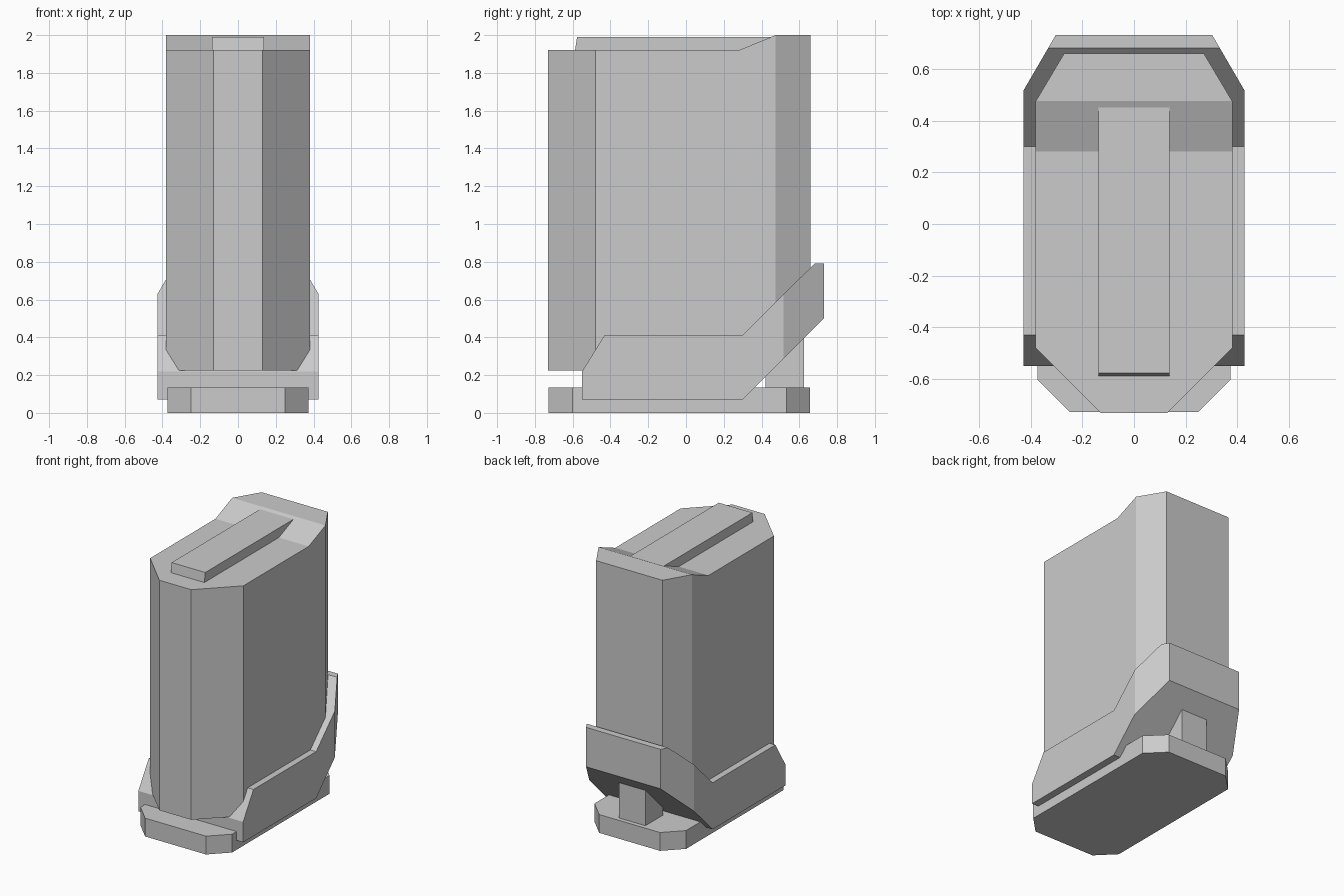
import bpy, bmesh
from mathutils import Vector

if "Cube" in bpy.data.objects:
    bpy.data.objects.remove(bpy.data.objects["Cube"])


def chamfered_prism(name, profile, half_width, chamfers=()):
    """Extrude a (y, z) side profile across x, then slice off the vertical corners.
    Each chamfer is a pair of (x, y) plan points, mirrored to both sides."""
    bm = bmesh.new()
    face = bm.faces.new([bm.verts.new((-half_width, y, z)) for y, z in profile])
    out = bmesh.ops.extrude_face_region(bm, geom=[face])
    moved = [v for v in out["geom"] if isinstance(v, bmesh.types.BMVert)]
    bmesh.ops.translate(bm, verts=moved, vec=(2 * half_width, 0, 0))
    bmesh.ops.recalc_face_normals(bm, faces=bm.faces)
    for (x0, y0), (x1, y1) in chamfers:
        for side in (-1, 1):
            a, b = Vector((side * x0, y0, 0)), Vector((side * x1, y1, 0))
            normal = (b - a).cross(Vector((0, 0, 1)))
            if normal.dot(a) < 0:
                normal.negate()
            cut = bmesh.ops.bisect_plane(
                bm, geom=bm.verts[:] + bm.edges[:] + bm.faces[:], dist=1e-5,
                plane_co=a, plane_no=normal, clear_outer=True)
            rim = [e for e in bm.edges if e.is_boundary]
            bmesh.ops.edgeloop_fill(bm, edges=rim)
    bmesh.ops.recalc_face_normals(bm, faces=bm.faces)
    mesh = bpy.data.meshes.new(name)
    bm.to_mesh(mesh)
    bm.free()
    obj = bpy.data.objects.new(name, mesh)
    bpy.context.collection.objects.link(obj)
    return obj


# Tall tank body with raised rear lip
chamfered_prism(
    "tank_body",
    [(-0.73, 0.225), (0.35, 0.225), (0.66, 0.56), (0.66, 2.0),
     (0.475, 2.0), (0.28, 1.92), (-0.73, 1.92)],
    0.38,
    [((0.38, -0.48), (0.13, -0.73)), ((0.38, 0.475), (0.27, 0.66))])

# Bar along the top, running into the lip's ramp
chamfered_prism(
    "top_bar",
    [(-0.59, 1.90), (0.40, 1.90), (0.455, 1.99), (-0.577, 1.99)],
    0.137)

# Collar wrapping the lower body, rising at the back
chamfered_prism(
    "collar",
    [(-0.55, 0.07), (0.30, 0.07), (0.73, 0.50), (0.73, 0.79),
     (0.68, 0.79), (0.30, 0.413), (-0.43, 0.413), (-0.55, 0.22)],
    0.427,
    [((0.427, 0.517), (0.303, 0.73))])

# Foot plate
chamfered_prism(
    "foot_plate",
    [(-0.727, 0), (0.657, 0), (0.657, 0.135), (-0.727, 0.135)],
    0.373,
    [((0.373, -0.602), (0.248, -0.727)), ((0.373, 0.532), (0.248, 0.657))])

# Rear post between plate and collar
chamfered_prism(
    "rear_post",
    [(0.42, 0.12), (0.625, 0.12), (0.625, 0.45), (0.42, 0.45)],
    0.107)
